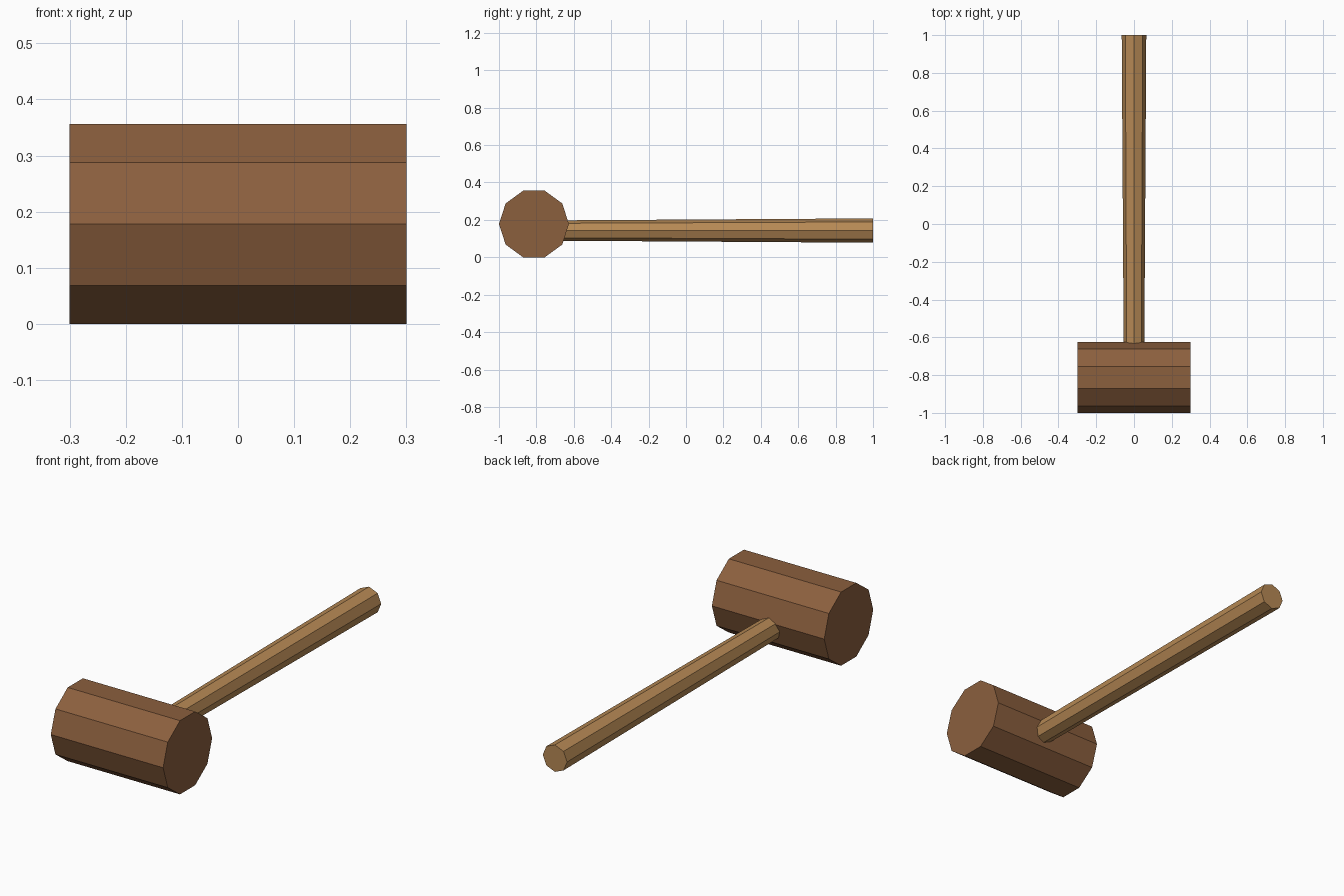
import bpy, bmesh
from math import cos, sin, tau

if "Cube" in bpy.data.objects:
    bpy.data.objects.remove(bpy.data.objects["Cube"])


def material(name, color):
    mat = bpy.data.materials.new(name)
    mat.diffuse_color = color
    mat.use_nodes = True
    mat.node_tree.nodes["Principled BSDF"].inputs["Base Color"].default_value = mat.diffuse_color
    return mat


def prism(name, sides, start, end, place, mat):
    """Flat-sided bar between two (position, radius) rings."""
    bm = bmesh.new()
    rings = []
    for pos, radius in (start, end):
        rings.append([bm.verts.new(place(pos, radius * cos(tau * i / sides), radius * sin(tau * i / sides)))
                      for i in range(sides)])
    for i in range(sides):
        j = (i + 1) % sides
        bm.faces.new((rings[0][i], rings[0][j], rings[1][j], rings[1][i]))
    for ring in rings:
        bm.faces.new(ring)
    bmesh.ops.recalc_face_normals(bm, faces=bm.faces)
    mesh = bpy.data.meshes.new(name)
    bm.to_mesh(mesh)
    bm.free()
    mesh.materials.append(mat)
    obj = bpy.data.objects.new(name, mesh)
    bpy.context.collection.objects.link(obj)
    return obj


dark_wood = material("dark_wood", (0.26, 0.115, 0.048, 1))
light_wood = material("light_wood", (0.47, 0.25, 0.09, 1))

# Ten-sided mallet head lying along x
prism("mallet_head", 10, (-0.3, 0.187), (0.3, 0.187),
      lambda p, a, b: (p, -0.813 + a, 0.178 + b), dark_wood)

# Eight-sided handle along y, widening toward the grip and seated in the head
prism("handle", 8, (-0.75, 0.054), (1.0, 0.065),
      lambda p, a, b: (a, p, 0.143 + b), light_wood)
